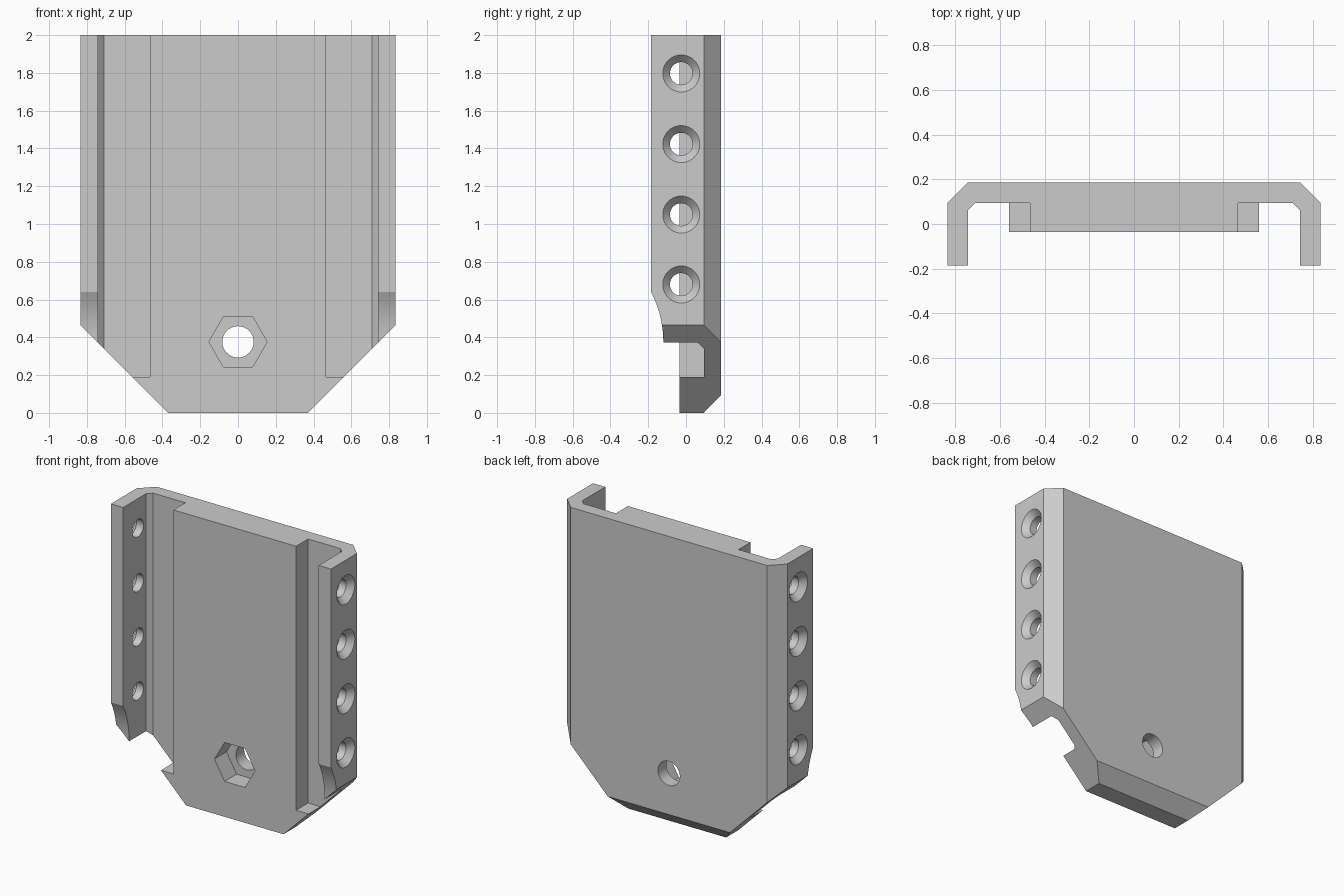
import bpy, bmesh
from math import sin, cos, pi

if "Cube" in bpy.data.objects:
    bpy.data.objects.remove(bpy.data.objects["Cube"])

def make_object(name, bm):
    bmesh.ops.recalc_face_normals(bm, faces=bm.faces)
    mesh = bpy.data.meshes.new(name)
    bm.to_mesh(mesh)
    bm.free()
    ob = bpy.data.objects.new(name, mesh)
    bpy.context.collection.objects.link(ob)
    return ob

PLACE = {'X': lambda a, b, t: (t, a, b),
         'Y': lambda a, b, t: (a, t, b),
         'Z': lambda a, b, t: (a, b, t)}

def loft(name, axis, stations):
    """Solid through stations [(position, outline)] along an axis."""
    bm = bmesh.new()
    rings = [[bm.verts.new(PLACE[axis](a, b, t)) for a, b in pts]
             for t, pts in stations]
    n = len(rings[0])
    for r0, r1 in zip(rings, rings[1:]):
        for i in range(n):
            j = (i + 1) % n
            bm.faces.new((r0[i], r0[j], r1[j], r1[i]))
    bm.faces.new(rings[0])
    bm.faces.new(rings[-1])
    return make_object(name, bm)

def prism(name, axis, pts, lo, hi):
    return loft(name, axis, [(lo, pts), (hi, pts)])

def ngon(a, b, r, n):
    return [(a + r * cos(2 * pi * i / n), b + r * sin(2 * pi * i / n)) for i in range(n)]

def cut(target, cutter):
    cutter.hide_render = True
    mod = target.modifiers.new("cut", 'BOOLEAN')
    mod.operation = 'DIFFERENCE'
    mod.solver = 'EXACT'
    mod.object = cutter
    bpy.context.view_layer.objects.active = target
    bpy.ops.object.modifier_apply(modifier=mod.name)
    bpy.data.objects.remove(cutter)

# Body: front silhouette with slanted lower corners
body = prism("channel_bracket", 'Y',
             [(-.37, 0), (.37, 0), (.835, .465), (.835, 2), (-.835, 2), (-.835, .465)],
             -.185, .185)

# Front channel: side slots around the raised centre pad, ending on the foot ledge
half = [(.465, -.035), (.465, .095), (.71, .095), (.742, .063), (.742, -.4)]
channel = half + [(-x, y) for x, y in reversed(half)]
cut(body, prism("channel_cutter", 'Z', channel, .19, 2.2))
cut(body, prism("foot_cutter", 'Z',
                [(-.9, -.4), (.9, -.4), (.9, -.035), (-.9, -.035)], -.1, .3))

# Chamfers on the back: bottom edge and both vertical edges
cut(body, prism("bottom_chamfer_cutter", 'X',
                [(-.005, -.1), (.285, -.1), (.285, .195)], -1, 1))
for s in (-1, 1):
    cut(body, prism("side_chamfer_cutter", 'Z',
                    [(s * .935, -.005), (s * .935, .285), (s * .645, .285)], -.1, 2.2))

# Concave scoop at the lower front of the flanges
R, zc = .57, .375
arc = [(-.12 - R + R * cos(a), zc + R * sin(a)) for a in (.054 * i for i in range(12))]
scoop = [(-.5, .2), (-.12, .2)] + arc + [(-.5, arc[-1][1])]
for s in (-1, 1):
    cut(body, prism("scoop_cutter", 'X', scoop, s * .72, s * .9))

# Countersunk screw holes in both flanges
for s in (-1, 1):
    for z in (.68, 1.05, 1.423, 1.797):
        cut(body, loft("screw_cutter", 'X',
                       [(s * x, ngon(-.025, z, r, 40))
                        for x, r in ((.69, .06), (.795, .06), (.855, .117))]))

# Nut pocket and bolt hole
cut(body, prism("nut_cutter", 'Y', ngon(0, .376, .154, 6), -.2, .095))
cut(body, prism("bolt_cutter", 'Y', ngon(0, .376, .083, 40), -.2, .3))

# Smooth the round holes, keep edges crisp
bpy.ops.object.select_all(action='DESELECT')
body.select_set(True)
bpy.context.view_layer.objects.active = body
bpy.ops.object.shade_smooth_by_angle(angle=pi / 9)
